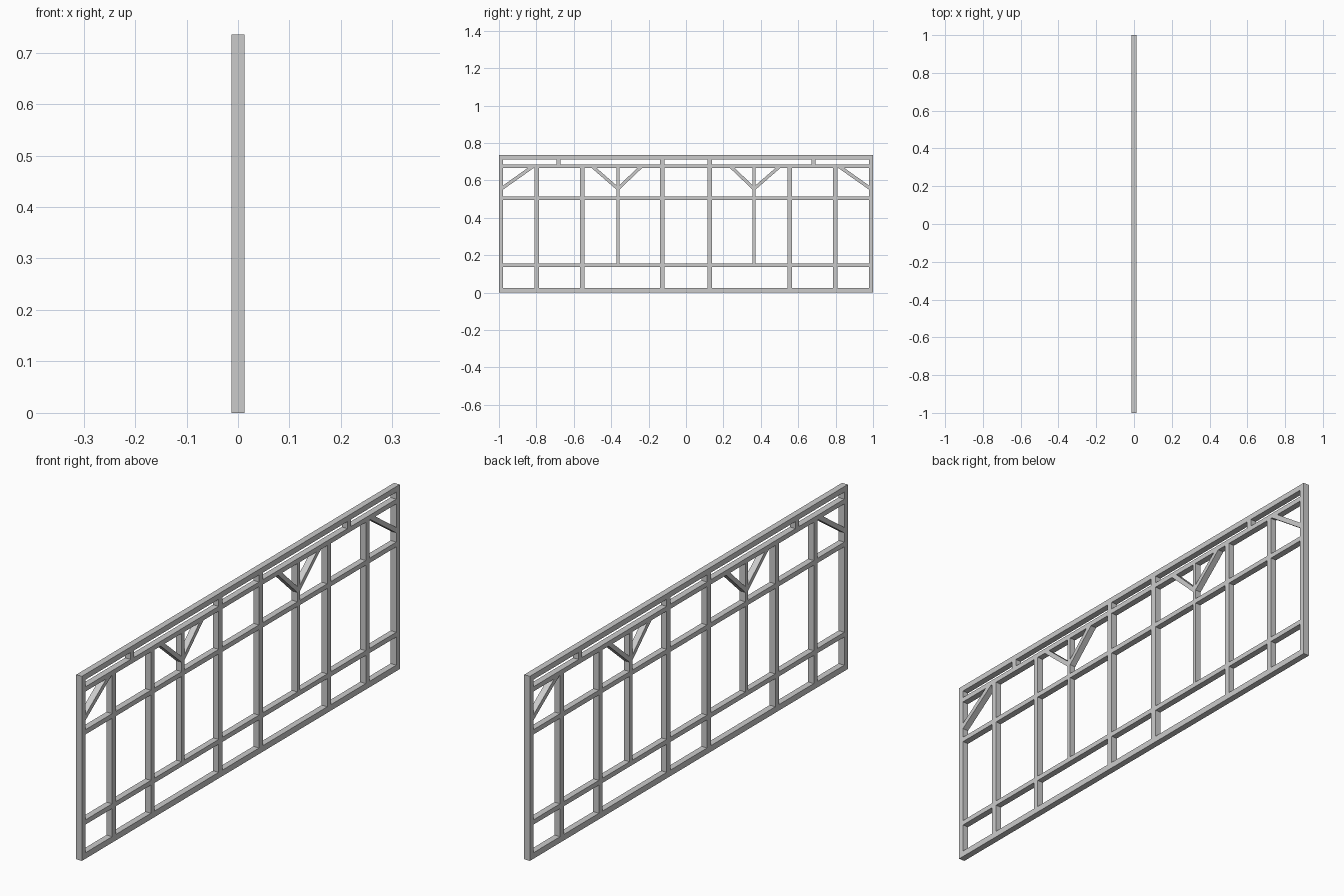
import bpy

if "Cube" in bpy.data.objects:
    bpy.data.objects.remove(bpy.data.objects["Cube"])

D = 0.0125  # half depth of the timber frame


def prism(name, profile, d=D):
    """Extrude a (y, z) polygon through the wall depth."""
    area = sum(a[0] * b[1] - b[0] * a[1] for a, b in zip(profile, profile[1:] + profile[:1]))
    if area < 0:
        profile = profile[::-1]
    n = len(profile)
    verts = [(x, y, z) for x in (-d, d) for y, z in profile]
    faces = [tuple(reversed(range(n))), tuple(range(n, 2 * n))]
    faces += [(i, (i + 1) % n, n + (i + 1) % n, n + i) for i in range(n)]
    mesh = bpy.data.meshes.new(name)
    mesh.from_pydata(verts, [], faces)
    obj = bpy.data.objects.new(name, mesh)
    bpy.context.collection.objects.link(obj)
    return obj


def bar(name, y0, y1, z0, z1):
    return prism(name, [(y0, z0), (y1, z0), (y1, z1), (y0, z1)])


# Horizontal rails between the end posts
END = 0.978
rails = {
    "sill_beam": (0.0, 0.024),
    "lower_rail": (0.136, 0.155),
    "middle_rail": (0.495, 0.514),
    "upper_rail": (0.666, 0.685),
    "top_beam": (0.713, 0.735),
}
for name, (z0, z1) in rails.items():
    bar(name, -END, END, z0, z1)

# Open bays between neighbouring rails, bottom to top
levels = list(rails.values())
bays = [(a[1], b[0]) for a, b in zip(levels, levels[1:])]

# Posts: centre, half width, bays they run through
posts = {
    "outer_post": (0.798, 0.012, bays[:3]),
    "window_post": (0.555, 0.011, bays[:3]),
    "mullion": (0.364, 0.008, bays[1:3]),
    "door_post": (0.127, 0.0125, bays),
    "top_block": (0.682, 0.011, bays[3:]),
}
# Braces: triangulated corners under the upper rail
top = rails["upper_rail"][0]
braces = {
    "corner_brace": [(END, 0.551), (END, 0.573), (0.847, top), (0.815, top)],
    "outer_v_brace": [(0.372, 0.551), (0.372, 0.574), (0.478, top), (0.504, top)],
    "inner_v_brace": [(0.356, 0.551), (0.356, 0.574), (0.261, top), (0.235, top)],
}
# The tip of the corner brace leans inward from the end post over the outer bay

for s, side in ((-1, "left"), (1, "right")):
    # Full height end post
    bar(f"{side}_end_post", *sorted((s * END, s * 1.0)), 0.0, 0.735)
    for name, (c, w, spans) in posts.items():
        for i, (z0, z1) in enumerate(spans):
            bar(f"{side}_{name}_{i + 1}", s * c - w, s * c + w, z0, z1)
    for name, profile in braces.items():
        prism(f"{side}_{name}", [(s * y, z) for y, z in profile])
